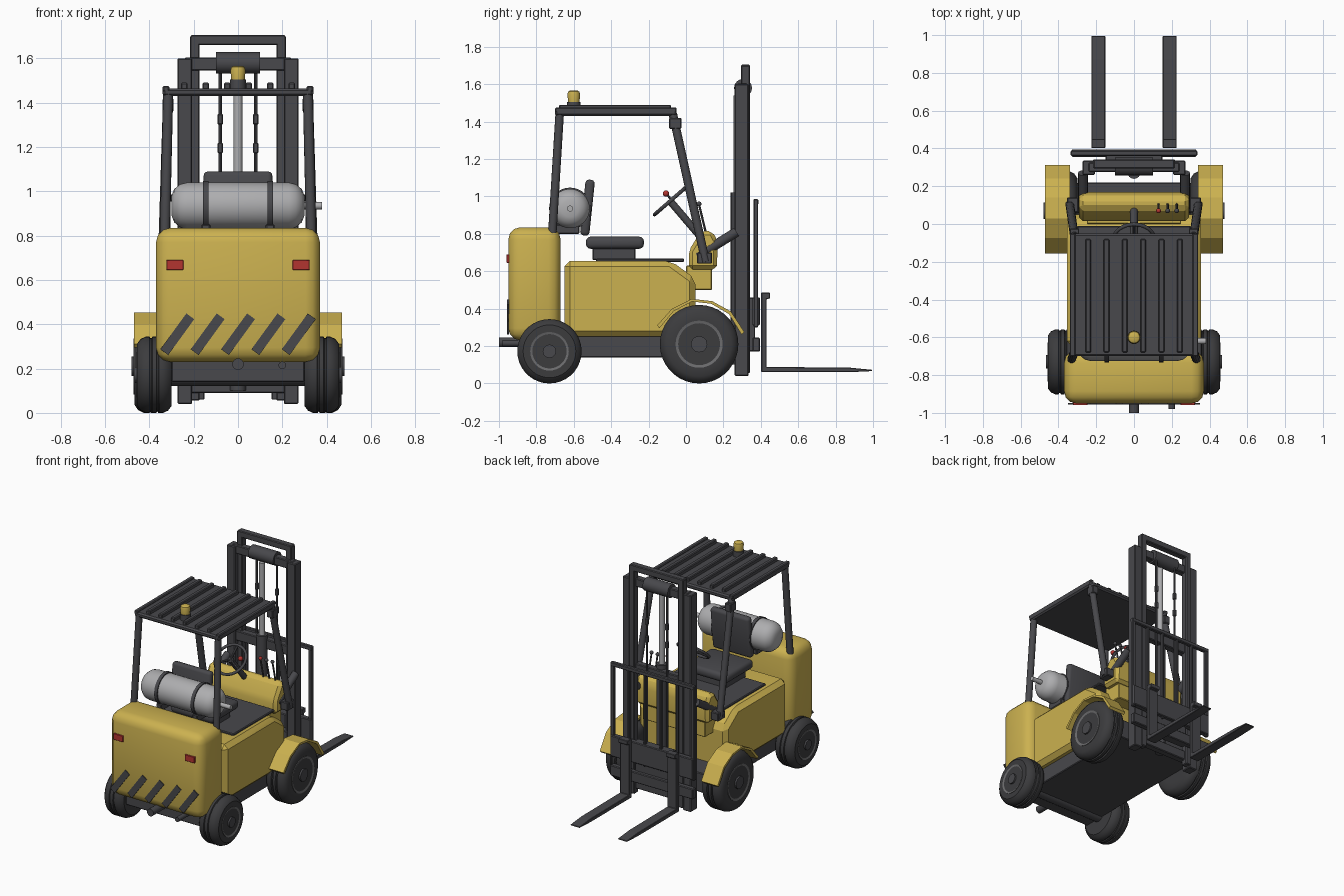
import bpy, bmesh, math
from mathutils import Vector, Matrix

cube = bpy.data.objects.get("Cube")
if cube:
    bpy.data.objects.remove(cube, do_unlink=True)


def material(name, *rgb):
    m = bpy.data.materials.new(name)
    m.use_nodes = True
    m.diffuse_color = (*rgb, 1)
    m.node_tree.nodes["Principled BSDF"].inputs["Base Color"].default_value = (*rgb, 1)
    return m


YELLOW = material("yellow paint", .6, .44, .08)
DARK = material("dark steel", .065, .065, .072)
RUBBER = material("tyre rubber", .045, .045, .048)
RIM = material("grey rim", .15, .15, .155)
SILVER = material("silver metal", .42, .42, .43)
RED = material("red plastic", .45, .035, .03)
SIDES = (("left", 1), ("right", -1))


def finish(name, mat, bm, bevel=0, segments=2, angle=35):
    """Bevel, shade and link a bmesh as a named part."""
    if bevel:
        bmesh.ops.bevel(bm, geom=bm.edges[:], offset=bevel, segments=segments,
                        profile=.5, affect='EDGES', clamp_overlap=True)
    bmesh.ops.recalc_face_normals(bm, faces=bm.faces[:])
    me = bpy.data.meshes.new(name)
    bm.to_mesh(me)
    bm.free()
    me.materials.append(mat)
    me.shade_smooth()
    me.set_sharp_from_angle(angle=math.radians(angle))
    ob = bpy.data.objects.new(name, me)
    bpy.context.collection.objects.link(ob)
    return ob


def box(name, mat, x, y, z, bevel=.005, segments=1, turn=None):
    """Box from (min, max) ranges, optionally turned (angle, axis) about its middle."""
    bm = bmesh.new()
    mid = Vector([sum(r) / 2 for r in (x, y, z)])
    size = [r[1] - r[0] for r in (x, y, z)]
    bmesh.ops.create_cube(bm, size=1, matrix=Matrix.Diagonal((*size, 1)))
    m = Matrix.Translation(mid)
    if turn:
        m = m @ Matrix.Rotation(math.radians(turn[0]), 4, turn[1])
    bmesh.ops.transform(bm, matrix=m, verts=bm.verts)
    return finish(name, mat, bm, bevel, segments)


def lathe(name, mat, profile, p, q, sides=24):
    """Revolve (distance, radius) points around the line from p towards q."""
    bm = bmesh.new()
    axis = (Vector(q) - Vector(p)).normalized()
    m = Matrix.Translation(p) @ axis.to_track_quat('Z', 'Y').to_matrix().to_4x4()
    rings = []
    for d, r in profile:
        rings.append([bm.verts.new(m @ Vector((r * math.cos(a), r * math.sin(a), d)))
                      for a in (math.tau * i / sides for i in range(sides))])
    for a, b in zip(rings, rings[1:]):
        for i in range(sides):
            j = (i + 1) % sides
            bm.faces.new((a[i], a[j], b[j], b[i]))
    bm.faces.new(rings[0])
    bm.faces.new(rings[-1])
    return finish(name, mat, bm)


def rod(name, mat, p, q, r, sides=16):
    return lathe(name, mat, [(0, r), ((Vector(q) - Vector(p)).length, r)], p, q, sides)


def ball(name, mat, p, r):
    bm = bmesh.new()
    bmesh.ops.create_uvsphere(bm, u_segments=12, v_segments=8, radius=r,
                              matrix=Matrix.Translation(p))
    return finish(name, mat, bm)


def prism(name, mat, outline, x, bevel=0, segments=1):
    """Extrude a (y, z) outline across the x range."""
    bm = bmesh.new()
    face = bm.faces.new([bm.verts.new((x[0], *p)) for p in outline])
    out = bmesh.ops.extrude_face_region(bm, geom=[face])["geom"]
    bmesh.ops.translate(bm, vec=(x[1] - x[0], 0, 0),
                        verts=[v for v in out if isinstance(v, bmesh.types.BMVert)])
    return finish(name, mat, bm, bevel, segments, 20)


# Chassis, body and counterweight
box("chassis", DARK, (-.3, .3), (-.85, .22), (.14, .28))
prism("body", YELLOW, [(-.65, .25), (.05, .25), (.05, .56), (-.08, .655), (-.65, .655)],
      (-.355, .355), .03)
box("counterweight", YELLOW, (-.37, .37), (-.95, -.67), (.23, .835), .065, 3)
box("floor_mat", DARK, (-.3, .3), (-.48, -.01), (.65, .668))
prism("cowl", YELLOW, [(.015, .61), (.165, .61), (.17, .76), (.14, .815), (.08, .815),
                       (.015, .71)], (-.29, .29), .02)
box("cowl_support", YELLOW, (-.25, .25), (.0, .14), (.5, .63))

# Rear lights, hazard stripes, tow pin and exhaust
for side, s in SIDES:
    box("rear_light_" + side, RED, (s * .285 - .038, s * .285 + .038), (-.959, -.945),
        (.645, .69), .002)
for i in range(5):
    x = (i - 2) * .137
    box(f"hazard_stripe_{i + 1}", DARK, (x - .022, x + .022), (-.956, -.947),
        (.255, .455), 0, 1, (36, 'Y'))
rod("tow_pin", DARK, (0, -1, .22), (0, -.84, .22), .026)
rod("exhaust", DARK, (.2, -.98, .215), (.2, -.8, .215), .017)

# Wheels
for axle, y, r, out in (("front", .07, .21, .468), ("rear", -.73, .172, .455)):
    for side, s in SIDES:
        name = f"{axle}_{side}_"
        w = out - .3
        p, q = (s * .3, y, r), (s, y, r)
        tread = [(0, r * .6), (0, r * .82), (w * .1, r * .94), (w * .25, r)]
        groove = [(w * .36, r), (w * .38, r * .96), (w * .42, r * .96), (w * .44, r)]
        half = tread + groove
        lathe(name + "tyre", RUBBER, half + [(w - d, h) for d, h in reversed(half)], p, q, 36)
        lathe(name + "rim", RIM, [(w * .5, r * .6), (w + .004, r * .6), (w - .002, r * .5),
                                  (w - .002, r * .1)], p, q, 32)
        rod(name + "hub", DARK, (s * (out - .02), y, r), (s * (out + .012), y, r), r * .21, 12)
    rod(axle + "_axle", DARK, (-.32, y, r), (.32, y, r), .05)

# Front fenders: a bent sheet
arch = [(-.155, .31), (-.075, .4), (.03, .452), (.14, .44), (.24, .385), (.312, .275)]
inner = [(y * .94 + .004, z - .014) for y, z in reversed(arch)]
for side, s in SIDES:
    prism("fender_" + side, YELLOW, arch + inner, (s * .34, s * .47))

# Overhead guard
box("roof_panel", DARK, (-.34, .34), (-.7, -.05), (1.43, 1.465), .01)
for i in range(6):
    x = (i - 2.5) * .097
    box(f"roof_slat_{i + 1}", DARK, (x - .015, x + .015), (-.68, -.08), (1.46, 1.49))
for side, s in SIDES:
    box("roof_edge_" + side, DARK, (s * .325 - .015, s * .325 + .015), (-.7, -.05), (1.45, 1.475))
    rod("rear_pillar_" + side, DARK, (s * .33, -.715, .8), (s * .315, -.675, 1.45), .023, 12)
    rod("front_pillar_" + side, DARK, (s * .34, .105, .65), (s * .315, -.07, 1.44), .023, 12)
    box("pillar_bracket_" + side, DARK, (s * .315 - .025, s * .315 + .025), (-.09, -.025),
        (1.36, 1.42))
    box("pillar_foot_" + side, DARK, (s * .325 - .03, s * .325 + .03), (.06, .14), (.64, .7))

# Warning beacon
rod("beacon_base", DARK, (0, -.6, 1.46), (0, -.6, 1.505), .036)
lathe("beacon", YELLOW, [(0, .03), (.045, .034), (.06, .03), (.066, .02)],
      (0, -.6, 1.5), (0, -.6, 2))

# Gas tank
lathe("gas_tank", SILVER, [(0, .045), (.012, .075), (.04, .098), (.07, .105), (.53, .105),
                           (.56, .098), (.588, .075), (.6, .045)],
      (-.3, -.62, .935), (1, -.62, .935), 32)
for side, s in SIDES:
    rod("tank_strap_" + side, DARK, (s * .133, -.62, .935), (s * .157, -.62, .935), .112, 32)
    box("tank_cradle_" + side, DARK, (s * .145 - .02, s * .145 + .02), (-.7, -.57), (.8, .85))
rod("tank_valve", SILVER, (.29, -.62, .935), (.38, -.62, .935), .016)

# Seat
box("seat_base", DARK, (-.13, .13), (-.5, -.27), (.66, .73))
box("seat_cushion", DARK, (-.17, .17), (-.535, -.225), (.72, .785), .025, 3)
box("seat_back", DARK, (-.155, .155), (-.552, -.502), (.79, 1.09), .02, 3, (-6, 'X'))

# Steering wheel, column and levers
hub = Vector((0, -.085, .975))
tilt = Matrix.Rotation(math.radians(41), 4, 'X')
bpy.ops.mesh.primitive_torus_add(major_radius=.11, minor_radius=.01, major_segments=32,
                                 minor_segments=8, location=hub,
                                 rotation=(math.radians(41), 0, 0))
wheel = bpy.context.object
wheel.name = "steering_wheel"
wheel.data.materials.append(DARK)
wheel.data.shade_smooth()
for i in range(3):
    a = math.tau * (i / 3 + .25)
    tip = hub + tilt @ Vector((.11 * math.cos(a), .11 * math.sin(a), 0))
    rod(f"wheel_spoke_{i + 1}", DARK, hub, tip, .008, 8)
rod("steering_column", DARK, hub, (0, .09, .77), .02)
ball("spinner_knob", RED, hub + tilt @ Vector((.095, .01, .045)), .017)
rod("spinner_stem", DARK, hub + tilt @ Vector((.1, .01, 0)),
    hub + tilt @ Vector((.095, .01, .04)), .006, 8)
for i in range(3):
    x = .13 + i * .048
    rod(f"lever_{i + 1}", DARK, (x, .11, .79), (x, .07, .955), .006, 8)
    ball(f"lever_knob_{i + 1}", DARK if i else RED, (x, .07, .96), .013)

# Mast
for side, s in SIDES:
    box("outer_rail_" + side, DARK, (s * .24 - .033, s * .24 + .033), (.26, .335), (.04, 1.6))
    box("inner_rail_" + side, DARK, (s * .195 - .022, s * .195 + .022), (.295, .342), (.055, 1.7))
    rod("tilt_cylinder_" + side, DARK, (s * .27, .06, .68), (s * .27, .27, .81), .026, 12)
    rod("lift_chain_" + side, DARK, (s * .08, .33, .4), (s * .08, .33, 1.55), .008, 8)
    for i, z in enumerate((1.17, 1.3)):
        box(f"chain_link_{side}_{i + 1}", DARK, (s * .08 - .012, s * .08 + .012),
            (.318, .342), (z, z + .05))
box("mast_top_bar", DARK, (-.215, .215), (.295, .342), (1.66, 1.705))
for i, (z, h) in enumerate(((.09, .07), (.3, .07), (.92, .07), (1.545, .06))):
    box(f"mast_crossbar_{i + 1}", DARK, (-.24, .24), (.275, .325), (z, z + h))
rod("chain_roller", DARK, (-.1, .305, 1.58), (.1, .305, 1.58), .048)
rod("lift_cylinder", DARK, (0, .275, .1), (0, .275, 1.02), .036)
rod("lift_piston", SILVER, (0, .275, 1), (0, .275, 1.54), .02)

# Carriage and load backrest
for i, (z, h) in enumerate(((.17, .075), (.31, .15))):
    box(f"carriage_bar_{i + 1}", DARK, (-.33, .33), (.355, .395), (z, z + h))
box("carriage_mount", DARK, (-.15, .15), (.33, .37), (.17, .46))
box("backrest_top", DARK, (-.335, .335), (.36, .388), (.955, .985))
for i in range(6):
    x = (i - 2.5) * .128
    r = .015 if i in (0, 5) else .009
    box(f"backrest_bar_{i + 1}", DARK, (x - r, x + r), (.362, .386), (.3, .97))

# Forks
for side, s in SIDES:
    prism("fork_" + side, DARK,
          [(.402, .06), (.87, .06), (.995, .066), (.995, .073), (.87, .085), (.43, .088),
           (.43, .45), (.45, .455), (.45, .485), (.402, .485)], (s * .152, s * .226), .003)
